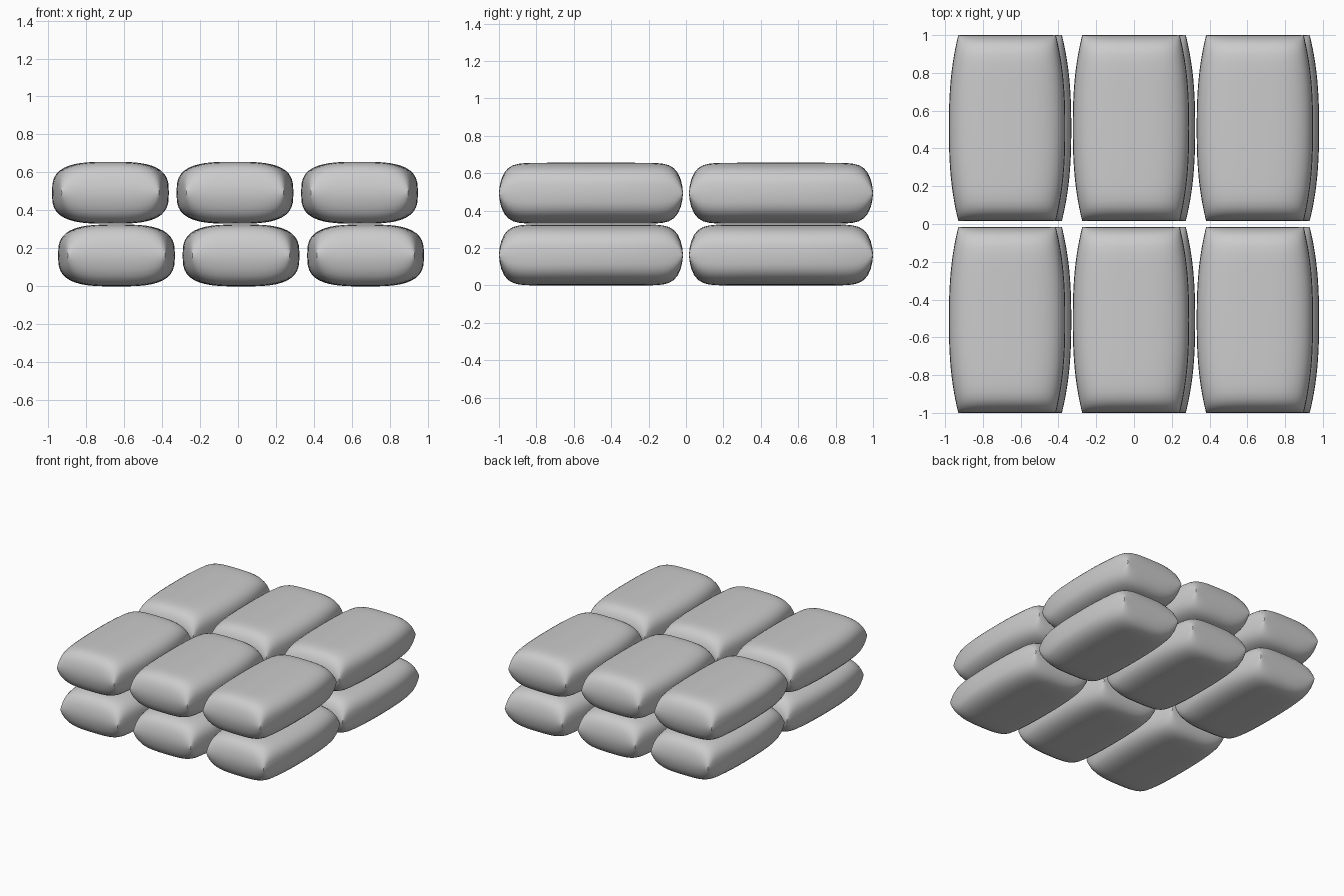
import bpy, bmesh
from math import sin, pi

if "Cube" in bpy.data.objects:
    bpy.data.objects.remove(bpy.data.objects["Cube"])

HALF_W, END_W, HALF_L, HALF_H = 0.308, 0.258, 0.492, 0.163


def pillow_mesh():
    """Stuffed sack: two bulging skins joined along a flat seam."""
    bm = bmesh.new()
    for side in (1, -1):
        grid = bmesh.ops.create_grid(bm, x_segments=24, y_segments=28, size=1)
        for v in grid["verts"]:
            # bunch the loops toward the seam
            s = max(-1, min(1, sin(v.co.x * pi / 2)))
            t = max(-1, min(1, sin(v.co.y * pi / 2)))
            across = max(0, 1 - abs(s) ** 3.2) ** (1 / 3)
            along = max(0, 1 - abs(t) ** 12) ** (1 / 1.7)
            width = HALF_W - (HALF_W - END_W) * abs(t) ** 2.5
            v.co = (s * width, t * HALF_L, side * HALF_H * across * along)
    bmesh.ops.remove_doubles(bm, verts=bm.verts, dist=0.0002)
    bmesh.ops.recalc_face_normals(bm, faces=bm.faces)
    mesh = bpy.data.meshes.new("sack")
    bm.to_mesh(mesh)
    bm.free()
    return mesh


# Two layers of three by two sacks, shifted slightly opposite ways
mesh = pillow_mesh()
for layer, (z, shift) in enumerate(((0.163, 0.016), (0.493, -0.016))):
    for row in (-1, 1):
        for col in (-1, 0, 1):
            sack = bpy.data.objects.new(f"sack_{layer}_{row}_{col}", mesh)
            sack.location = (col * 0.656 + shift, row * 0.508, z)
            bpy.context.collection.objects.link(sack)

# Smooth skins, crisp seam on the ends
bpy.context.view_layer.objects.active = sack
sack.select_set(True)
bpy.ops.object.shade_smooth_by_angle(angle=pi / 5)
